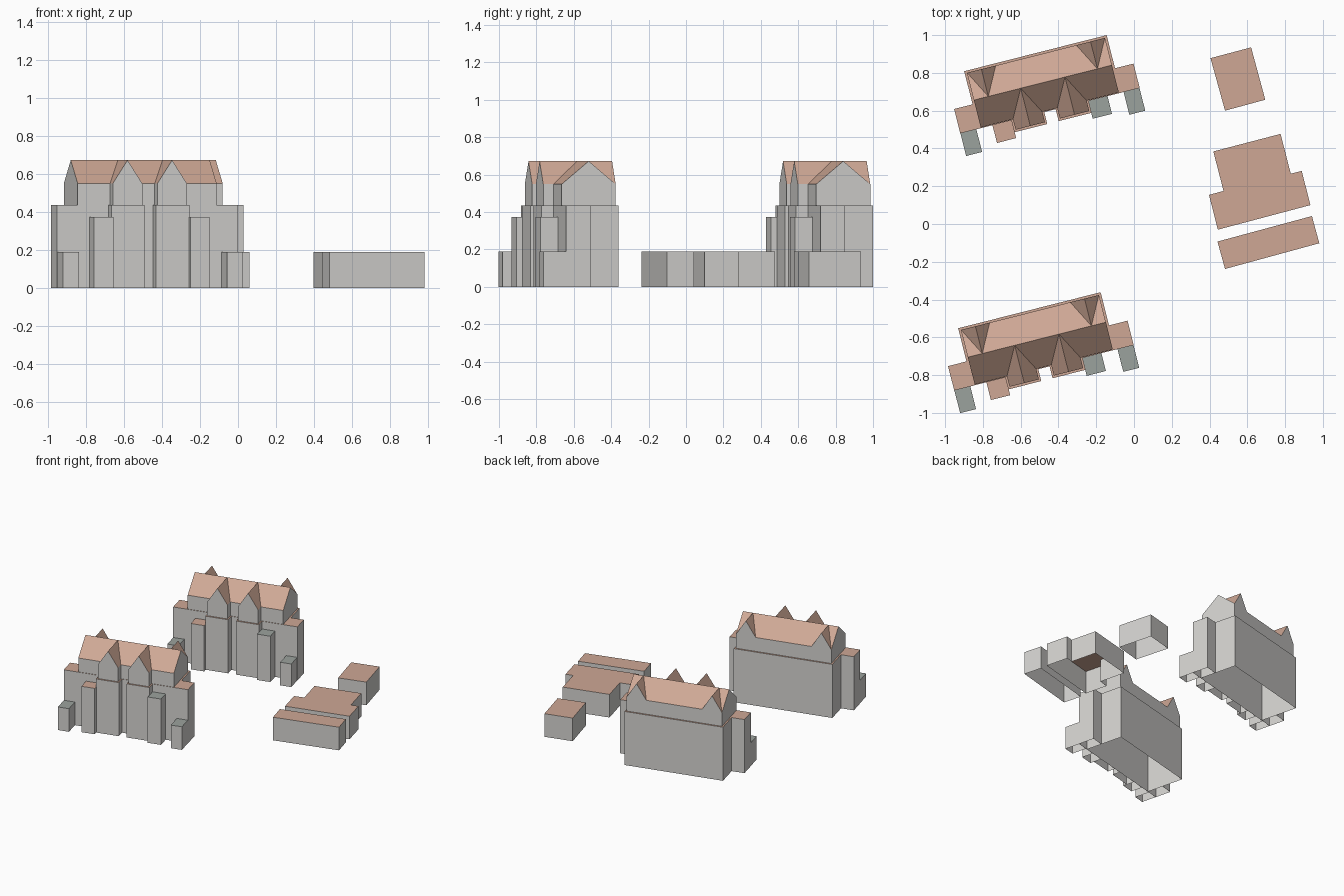
import bpy, bmesh, math
from mathutils import Matrix

if "Cube" in bpy.data.objects:
    bpy.data.objects.remove(bpy.data.objects["Cube"])


def material(name, rgb):
    m = bpy.data.materials.new(name)
    m.diffuse_color = (*rgb, 1)
    m.use_nodes = True
    m.node_tree.nodes["Principled BSDF"].inputs["Base Color"].default_value = m.diffuse_color
    return m


WALL = material("wall_grey", (0.66, 0.65, 0.63))
TILE = material("terracotta", (0.62, 0.39, 0.30))
SLATE = material("slate_top", (0.33, 0.36, 0.34))
IDENT = Matrix.Identity(4)


def finish(bm, name, mat, top):
    # shells are open underneath; upward faces get the roof colour
    bmesh.ops.recalc_face_normals(bm, faces=bm.faces[:])
    bm.normal_update()
    under = [f for f in bm.faces if f.normal.z < -0.9]
    bmesh.ops.delete(bm, geom=under, context='FACES')
    for f in bm.faces:
        f.material_index = 1 if f.normal.z > 0.1 else 0
    me = bpy.data.meshes.new(name)
    bm.to_mesh(me)
    bm.free()
    me.materials.append(WALL)
    me.materials.append(top)
    ob = bpy.data.objects.new(name, me)
    ob.matrix_world = mat
    bpy.context.collection.objects.link(ob)


def prism(name, outline, h, mat=IDENT, top=TILE):
    bm = bmesh.new()
    f = bm.faces.new([bm.verts.new((x, y, 0)) for x, y in outline])
    ext = bmesh.ops.extrude_face_region(bm, geom=[f], use_keep_orig=True)
    up = [g for g in ext["geom"] if isinstance(g, bmesh.types.BMVert)]
    bmesh.ops.translate(bm, verts=up, vec=(0, 0, h))
    finish(bm, name, mat, top)


def box(name, u0, u1, v0, v1, h, mat, top=TILE):
    prism(name, [(u0, v0), (u1, v0), (u1, v1), (u0, v1)], h, mat, top)


def hull(name, pts, mat):
    bm = bmesh.new()
    for p in pts:
        bm.verts.new(p)
    bmesh.ops.convex_hull(bm, input=bm.verts[:])
    bmesh.ops.dissolve_limit(bm, angle_limit=0.01, verts=bm.verts[:], edges=bm.edges[:])
    finish(bm, name, mat, TILE)


LEN = 0.778                                   # house length
BODY, EAVE, RIDGE = 0.436, 0.549, 0.672       # heights
FRONT, MID, IN = -0.314, -0.161, 0.012        # wall line, ridge line, attic inset
HALF = 0.08                                   # half width of a gable


def house(tag, x, y):
    m = Matrix.Translation((x, y, 0)) @ Matrix.Rotation(math.radians(14.2), 4, 'Z')
    wall_f, wall_b = 2 * MID + IN, -IN

    # main block and attic with pitched roof
    box(tag + "_main_block", 0, LEN, FRONT, 0, BODY, m)
    hull(tag + "_attic_roof",
         [(u, v, z) for u in (IN, LEN - IN)
          for v, z in ((wall_f, BODY), (wall_b, BODY), (wall_f, EAVE),
                       (wall_b, EAVE), (MID, RIDGE))], m)

    for side in (0, 1):
        s = lambda u: LEN - u if side else u
        n = tag + ("_right" if side else "_left")
        # side wing, low store and porch
        box(n + "_wing", s(-0.101), s(0), FRONT, -0.181, BODY, m)
        box(n + "_store", s(-0.1), s(-0.013), -0.438, FRONT, 0.188, m, SLATE)
        box(n + "_porch", s(0.075), s(0.18), -0.411, FRONT, 0.373, m,
            SLATE if side else TILE)
        # front bay with gabled dormer
        c = s(0.268)
        box(n + "_bay", c - 0.09, c + 0.09, -0.379, FRONT, BODY, m)
        pts = [(c, -0.367, RIDGE), (c, MID, RIDGE)]
        pts += [(c + d, v, z) for d in (-HALF, HALF)
                for v in (-0.367, wall_f) for z in (BODY, EAVE)]
        hull(n + "_front_dormer", pts, m)
        # rear gable
        c = s(0.091)
        hull(n + "_rear_gable", [(c - 0.078, wall_b, EAVE), (c + 0.078, wall_b, EAVE),
                                 (c, wall_b, RIDGE), (c, MID, RIDGE)], m)


house("back_house", -0.899, 0.809)
house("front_house", -0.931, -0.552)

# low flat-roofed buildings
LOW = 0.188
prism("low_block_back", [(0.405, 0.878), (0.62, 0.935), (0.695, 0.658), (0.482, 0.6)], LOW)
prism("low_block_middle", [(0.42, 0.384), (0.776, 0.477), (0.83, 0.266), (0.888, 0.281),
                           (0.934, 0.1), (0.444, -0.03), (0.397, 0.154), (0.474, 0.175)], LOW)
prism("low_block_front", [(0.442, -0.093), (0.942, 0.042), (0.981, -0.102), (0.482, -0.238)], LOW)
